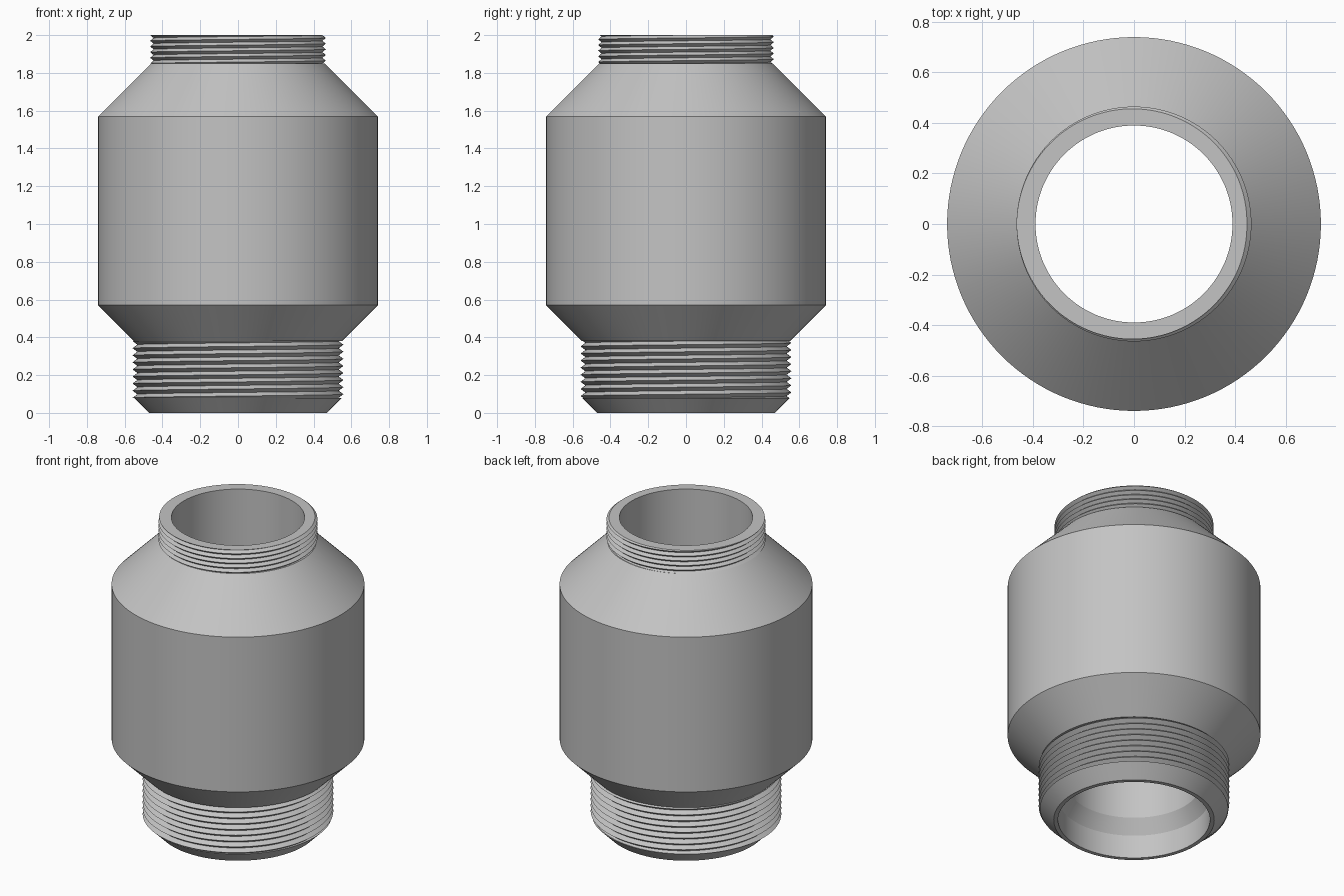
import bpy, bmesh, math

SEGMENTS = 128

cube = bpy.data.objects.get("Cube")
if cube:
    bpy.data.objects.remove(cube, do_unlink=True)

metal = bpy.data.materials.new("grey_metal")
metal.use_nodes = True
grey = (0.55, 0.55, 0.55, 1)
metal.diffuse_color = grey
metal.node_tree.nodes["Principled BSDF"].inputs["Base Color"].default_value = grey


def ring_point(bm, r, a, z):
    return bm.verts.new((r * math.cos(a), r * math.sin(a), z))


def finish(bm, name, angle):
    bmesh.ops.remove_doubles(bm, verts=bm.verts, dist=0.00005)
    bmesh.ops.recalc_face_normals(bm, faces=bm.faces)
    mesh = bpy.data.meshes.new(name)
    bm.to_mesh(mesh)
    bm.free()
    mesh.materials.append(metal)
    obj = bpy.data.objects.new(name, mesh)
    bpy.context.collection.objects.link(obj)
    bpy.ops.object.select_all(action='DESELECT')
    obj.select_set(True)
    bpy.context.view_layer.objects.active = obj
    bpy.ops.object.shade_smooth_by_angle(angle=math.radians(angle))
    return obj


def skin(bm, columns):
    """Join neighbouring columns of points with quads."""
    for a, b in zip(columns, columns[1:]):
        for i in range(len(a) - 1):
            bm.faces.new((a[i], b[i], b[i + 1], a[i + 1]))


def lathe(name, profile):
    """Turn a closed (radius, height) outline around z."""
    bm = bmesh.new()
    columns = []
    for s in range(SEGMENTS + 1):
        a = math.tau * s / SEGMENTS
        columns.append([ring_point(bm, r, a, z) for r, z in profile + profile[:1]])
    skin(bm, columns)
    return finish(bm, name, 25)


def thread(name, core, root, crest, z0, z1, turns):
    """Helical V thread, trimmed flat at both ends."""
    bm = bmesh.new()
    pitch = (z1 - z0) / turns
    columns = []
    for s in range(SEGMENTS + 1):
        t = s / SEGMENTS
        a = math.tau * t
        column = [ring_point(bm, core, a, z0)]
        for k in range(-2, 2 * turns + 1):
            z = min(max(z0 + pitch * (k / 2 + t), z0), z1)
            phase = ((z - z0) / pitch - t) % 1
            r = root + (crest - root) * (1 - abs(2 * phase - 1))
            column.append(ring_point(bm, r, a, z))
        column.append(ring_point(bm, core, a, z1))
        columns.append(column)
    skin(bm, columns)
    return finish(bm, name, 25)


# Hollow body: chamfered foot, lower cone, barrel, upper cone, neck and bore
lathe("adapter_body", [
    (0.47, 0), (0.55, 0.08), (0.52, 0.08), (0.52, 0.38), (0.55, 0.38),
    (0.74, 0.57), (0.74, 1.57), (0.46, 1.85), (0.44, 1.85), (0.44, 2.0),
    (0.39, 2.0), (0.39, 0.24), (0.445, 0.15), (0.445, 0),
])

# External threads on the foot and the neck
thread("lower_thread", 0.52, 0.533, 0.558, 0.08, 0.38, 8)
thread("upper_thread", 0.44, 0.447, 0.465, 1.85, 2.0, 5)
